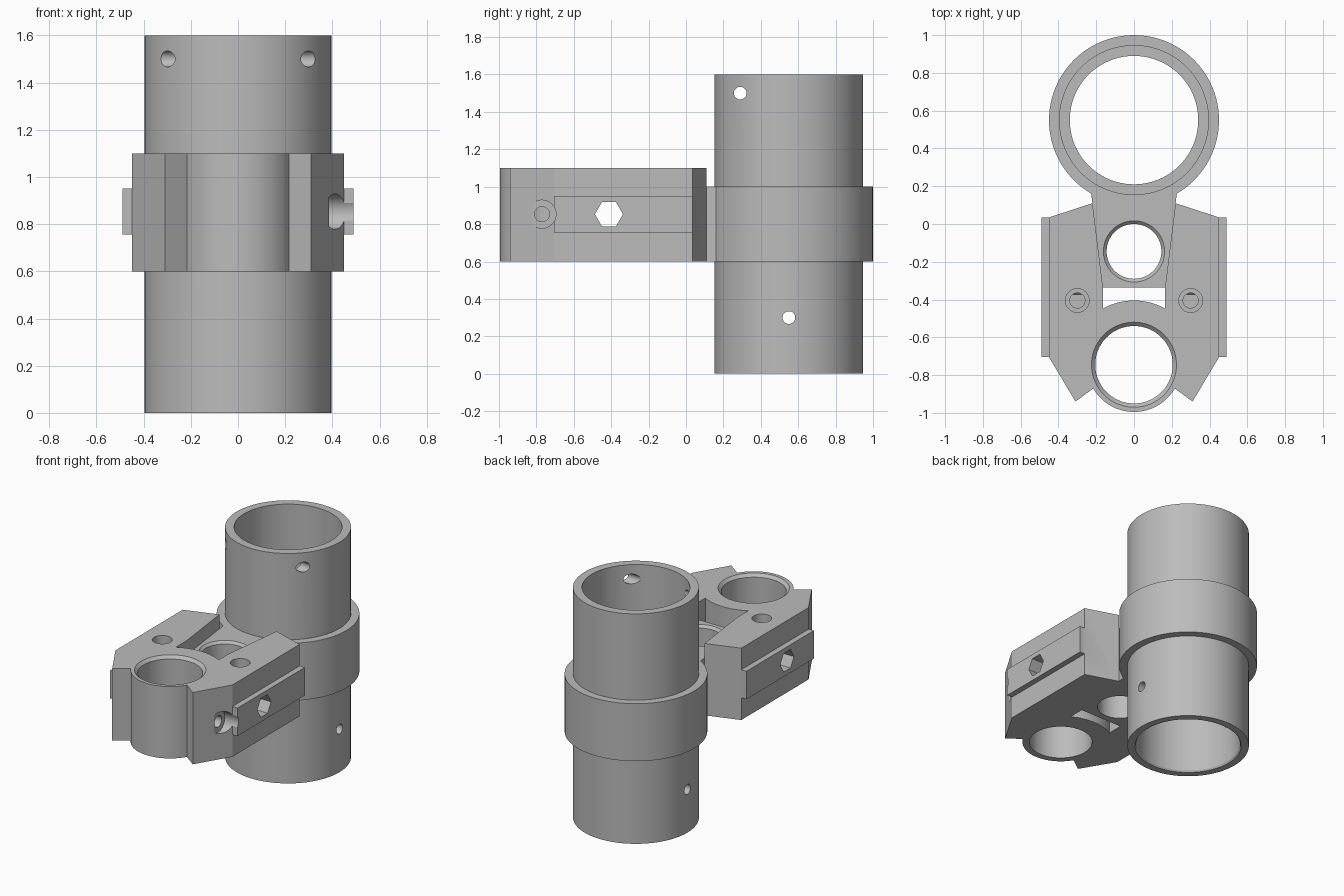
import bpy
import math

cube = bpy.data.objects.get("Cube")
if cube:
    bpy.data.objects.remove(cube, do_unlink=True)

grey = bpy.data.materials.new("plain grey")
grey.use_nodes = True
grey.diffuse_color = (0.5, 0.5, 0.5, 1)
grey.node_tree.nodes["Principled BSDF"].inputs["Base Color"].default_value = (0.5, 0.5, 0.5, 1)


def circle(cx, cy, r, n=96):
    return [(cx + r * math.cos(math.tau * i / n), cy + r * math.sin(math.tau * i / n))
            for i in range(n)]


def prism(name, pts, low, high, axis="z", end_pts=None):
    """Extrude an outline along an axis; end_pts gives a different far end."""
    ends = [(pts, low), (end_pts or pts, high)]
    verts = [(d, a, b) if axis == "x" else (a, b, d) for ring, d in ends for a, b in ring]
    n = len(pts)
    faces = [list(range(n))[::-1], list(range(n, 2 * n))]
    faces += [(i, (i + 1) % n, n + (i + 1) % n, n + i) for i in range(n)]
    mesh = bpy.data.meshes.new(name)
    mesh.from_pydata(verts, [], faces)
    mesh.materials.append(grey)
    obj = bpy.data.objects.new(name, mesh)
    bpy.context.collection.objects.link(obj)
    return obj


def combine(target, tool, operation):
    mod = target.modifiers.new("combine", "BOOLEAN")
    mod.operation = operation
    mod.solver = "EXACT"
    mod.object = tool
    bpy.context.view_layer.objects.active = target
    bpy.ops.object.modifier_apply(modifier=mod.name)
    bpy.data.objects.remove(tool, do_unlink=True)


def mirrored(half):
    """Close a right-hand outline with its reflection across the middle."""
    return half + [(-x, y) for x, y in reversed(half)]


PIPE_Y, BORE_Y, PIN_Y = 0.55, -0.745, -0.145
BASE, STEP, TOP, MID = 0.6, 1.0, 1.1, 0.853

# Clamp block with its angled corners
outline = mirrored([(0.215, -0.87), (0.31, -0.94), (0.45, -0.705), (0.45, 0.035), (0.22, 0.11)])
clamp = prism("pipe_clamp", outline, BASE, TOP)

# Round nose around the front bore
combine(clamp, prism("nose", circle(0, BORE_Y, 0.25), BASE, TOP), "UNION")

# Rails on both sides
for side in (-1, 1):
    rail = prism("rail", [(-0.705, 0.755), (0.035, 0.755), (0.035, 0.95), (-0.705, 0.95)],
                 min(side * 0.35, side * 0.49), max(side * 0.35, side * 0.49), "x")
    combine(clamp, rail, "UNION")

# Through slot with a curved front wall, then the tapered top recess
arc = [(0.34 * math.sin(a), BORE_Y + 0.34 * math.cos(a))
       for a in [math.asin(0.165 / 0.34) * (i / 12 - 1) for i in range(25)]]
combine(clamp, prism("slot", arc + [(0.165, -0.335), (-0.165, -0.335)], BASE - 0.1, TOP + 0.1),
        "DIFFERENCE")
recess = mirrored([(0.164, -0.34), (0.232, 0.21)])
combine(clamp, prism("recess", recess, STEP, TOP + 0.1), "DIFFERENCE")

# Neck, collar and tube
neck = mirrored([(0.2, 0.0), (0.212, 0.05), (0.228, 0.17), (0.228, 0.35)])
combine(clamp, prism("neck", neck, BASE, STEP), "UNION")
combine(clamp, prism("collar", circle(0, PIPE_Y, 0.45), BASE, STEP), "UNION")
combine(clamp, prism("tube", circle(0, PIPE_Y, 0.397), 0, 1.6), "UNION")
combine(clamp, prism("tube_bore", circle(0, PIPE_Y, 0.34), -0.1, 1.7), "DIFFERENCE")
combine(clamp, prism("tube_chamfer", circle(0, PIPE_Y, 0.36), -0.02, 0.02, "z",
                     circle(0, PIPE_Y, 0.335)), "DIFFERENCE")

# Chamfered vertical bores: front bore and smaller middle bore
for y, r, rim, top in ((BORE_Y, 0.205, 0.225, TOP), (PIN_Y, 0.145, 0.162, STEP)):
    combine(clamp, prism("bore", circle(0, y, r), BASE - 0.1, top + 0.2), "DIFFERENCE")
    depth = rim - r
    combine(clamp, prism("bore_chamfer", circle(0, y, r - depth), top - 2 * depth, top + depth, "z",
                         circle(0, y, rim + depth)), "DIFFERENCE")

# Hexagonal cross hole
combine(clamp, prism("hex_hole", circle(-0.412, MID, 0.075, 6), -0.6, 0.6, "x"), "DIFFERENCE")

# Stepped screw holes from the top
for x in (-0.3, 0.3):
    for r, floor in ((0.063, 1.0), (0.04, MID)):
        combine(clamp, prism("screw_hole", circle(x, -0.405, r, 32), floor, TOP + 0.1), "DIFFERENCE")

# Set screw hole on one side, reaching the front bore
for r, inner in ((0.075, 0.385), (0.04, 0.1)):
    combine(clamp, prism("set_screw_hole", circle(-0.77, MID, r, 40), inner, 0.6, "x"), "DIFFERENCE")

# Cross holes through the tube
for y, z in ((0.29, 1.5), (PIPE_Y, 0.3)):
    combine(clamp, prism("tube_hole", circle(y, z, 0.034, 32), -0.6, 0.6, "x"), "DIFFERENCE")

# Smooth round walls, crisp edges
bpy.ops.object.select_all(action="DESELECT")
clamp.select_set(True)
bpy.context.view_layer.objects.active = clamp
bpy.ops.object.shade_smooth_by_angle(angle=math.radians(25))
